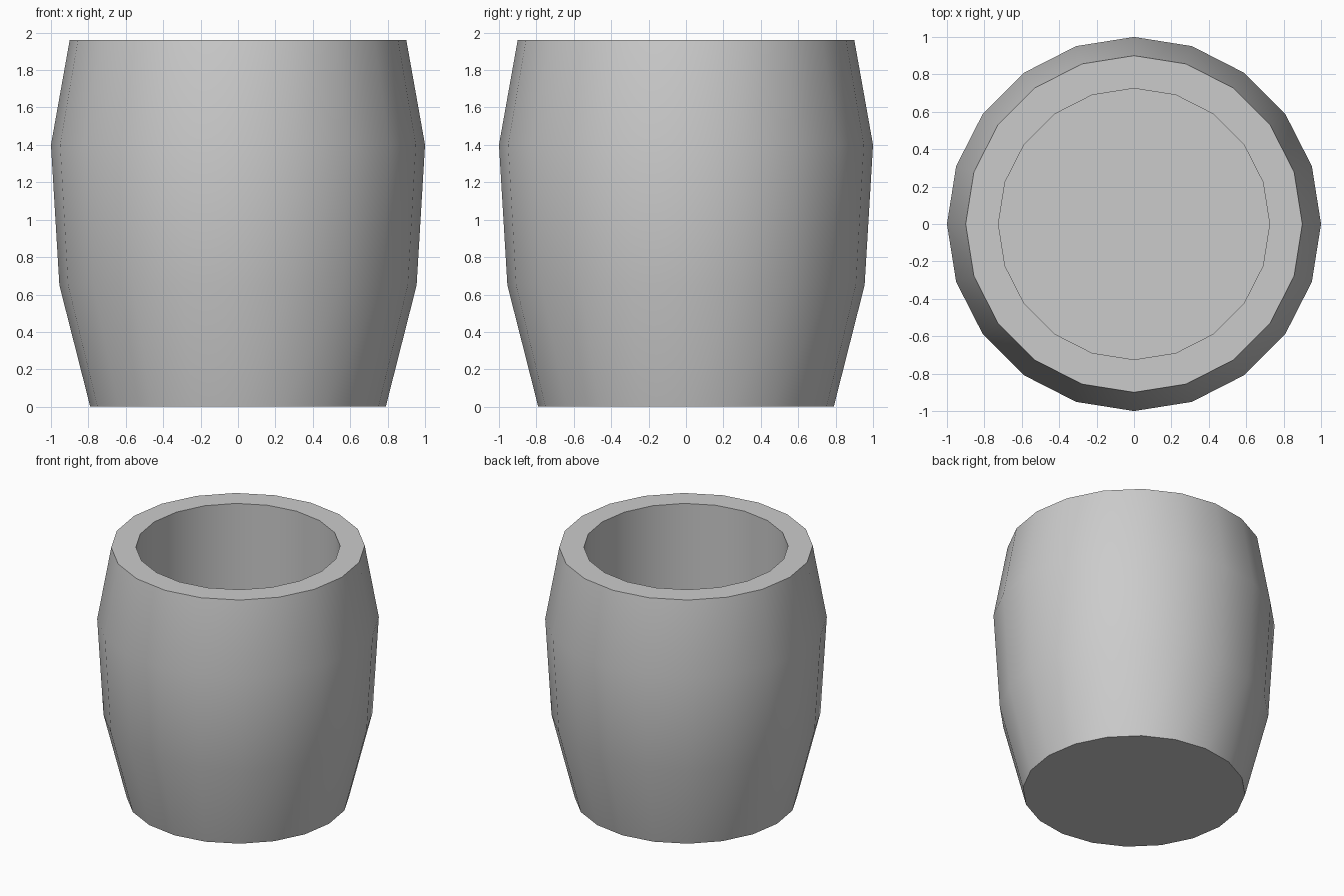
import bpy, bmesh, math

SIDES = 20

cube = bpy.data.objects.get("Cube")
if cube:
    bpy.data.objects.remove(cube, do_unlink=True)

# Single plain grey
grey = bpy.data.materials.new("plain_grey")
grey.use_nodes = True
colour = (0.6, 0.6, 0.6, 1)
grey.diffuse_color = colour
grey.node_tree.nodes["Principled BSDF"].inputs["Base Color"].default_value = colour

# Radius and height: up the outer wall, over the rim, down the inner wall
profile = [(0.79, 0), (0.955, 0.65), (1.0, 1.4), (0.9, 1.96),
           (0.725, 1.96), (0.725, 0.15)]

bm = bmesh.new()
rings = []
for radius, height in profile:
    rings.append([bm.verts.new((radius * math.cos(math.tau * i / SIDES),
                                radius * math.sin(math.tau * i / SIDES),
                                height)) for i in range(SIDES)])

# Walls and rim
for low, high in zip(rings, rings[1:]):
    for i in range(SIDES):
        j = (i + 1) % SIDES
        bm.faces.new((low[i], low[j], high[j], high[i]))

# Underside and inner floor
bm.faces.new(reversed(rings[0]))
bm.faces.new(rings[-1])

mesh = bpy.data.meshes.new("barrel_cup")
bm.to_mesh(mesh)
bm.free()
mesh.materials.append(grey)

cup = bpy.data.objects.new("barrel_cup", mesh)
bpy.context.collection.objects.link(cup)
bpy.context.view_layer.objects.active = cup
cup.select_set(True)
bpy.ops.object.shade_smooth_by_angle(angle=math.radians(40))
